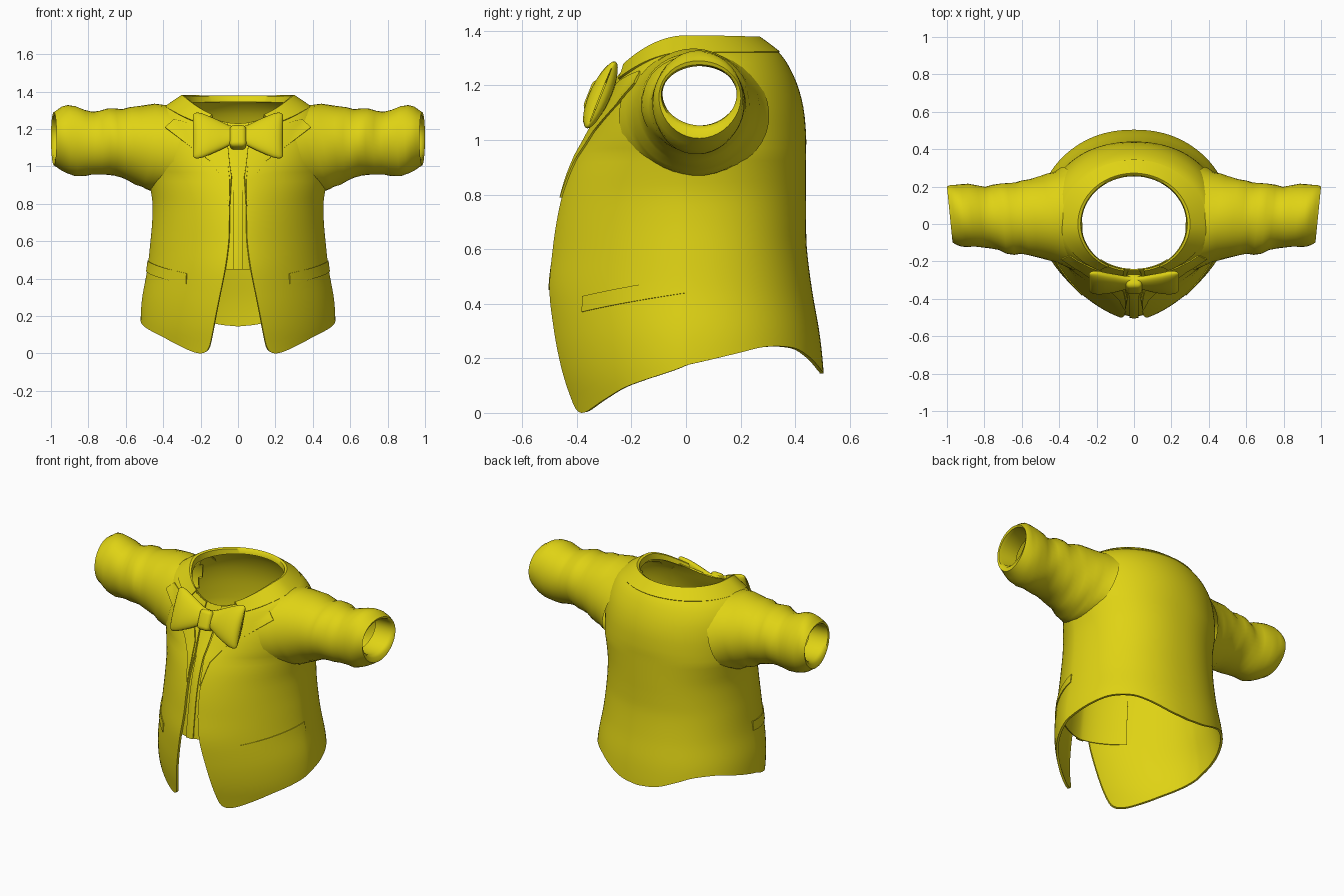
import bpy
import math
from mathutils import Vector
from mathutils.bvhtree import BVHTree

if "Cube" in bpy.data.objects:
    bpy.data.objects.remove(bpy.data.objects["Cube"])

mat = bpy.data.materials.new("yellow cloth")
mat.diffuse_color = (0.74, 0.65, 0.007, 1)
mat.use_nodes = True
mat.node_tree.nodes["Principled BSDF"].inputs["Base Color"].default_value = mat.diffuse_color


def lerp(a, b, t):
    return a + (b - a) * t


def pick(table, k):
    """Smooth lookup of a row in a table sorted by its first column."""
    k = min(max(k, table[0][0]), table[-1][0])
    i = next(i for i in range(len(table) - 1) if k <= table[i + 1][0])
    p, q = table[i], table[i + 1]
    o, r = table[max(i - 1, 0)], table[min(i + 2, len(table) - 1)]
    h = q[0] - p[0]
    t = (k - p[0]) / h
    out = []
    for c in range(1, len(p)):
        m0 = (q[c] - o[c]) / (q[0] - o[0]) * h
        m1 = (r[c] - p[c]) / (r[0] - p[0]) * h
        out.append((2 * t**3 - 3 * t**2 + 1) * p[c] + (t**3 - 2 * t**2 + t) * m0
                   + (3 * t**2 - 2 * t**3) * q[c] + (t**3 - t**2) * m1)
    return out


def quads(rows, closed=False, base=0):
    n = len(rows[0])
    cols = n if closed else n - 1
    return [[base + i * n + j, base + i * n + (j + 1) % n,
             base + (i + 1) * n + (j + 1) % n, base + (i + 1) * n + j]
            for i in range(len(rows) - 1) for j in range(cols)]


def finish(ob, mirror=True, thick=0.0):
    ob.data.materials.append(mat)
    ob.data.shade_smooth()
    if mirror:
        m = ob.modifiers.new("mirror", 'MIRROR')
        m.use_clip = True
        m.merge_threshold = 0.002
    if thick:
        m = ob.modifiers.new("thickness", 'SOLIDIFY')
        m.thickness = thick
        m.offset = -1
    m = ob.modifiers.new("sharp edges", 'EDGE_SPLIT')
    m.split_angle = math.radians(50)


def loft(name, rows, closed=False, thick=0.0, skip=None):
    verts = [Vector(p) for r in rows for p in r]
    faces = quads(rows, closed)
    if skip:
        faces = [f for f in faces if not skip(sum((verts[i] for i in f), Vector()) / 4)]
    me = bpy.data.meshes.new(name)
    me.from_pydata(verts, [], faces)
    me.update()
    ob = bpy.data.objects.new(name, me)
    bpy.context.collection.objects.link(ob)
    finish(ob, True, thick)


# Torso cross-section: pointed towards the front, full at the back
def section(th, w, f, b, z, ef=1.25):
    s, c = max(math.sin(th), 0), math.cos(th)
    if c > 0:
        return (w * s ** ef, -f * c ** ef, z)
    e = lerp(0.91, 1, (1.25 - ef) / 0.25)
    return (w * s ** e, b * (-c) ** e, z)


# height, half width, front depth, back depth, front opening
PROFILE = [(0, .50, .45, .50, .17), (.05, .508, .462, .502, .15), (.12, .518, .48, .505, .135),
           (.2, .52, .495, .50, .12), (.3, .512, .507, .488, .10), (.45, .485, .515, .462, .07),
           (.6, .468, .497, .443, .05), (.7, .459, .482, .44, .047), (.8, .457, .46, .44, .045),
           (.88, .468, .435, .44, .04), (.95, .482, .405, .44, .035)]
# half width, front, back, then height at front, side, back, roundness
UPPER = [(.488, .375, .44, 1.0, 1.02, 1.02, 1.16), (.488, .337, .43, 1.07, 1.12, 1.12, 1.08),
         (.47, .302, .405, 1.13, 1.22, 1.21, 1.03), (.425, .277, .365, 1.18, 1.295, 1.29, 1.0),
         (.36, .264, .32, 1.21, 1.338, 1.34, 1.0), (.30, .255, .275, 1.23, 1.367, 1.372, 1.0)]
# hem height around the body, by angle from the front
HEM = [(22, .06), (23.5, .025), (26, .006), (29, 0), (34, .008), (45, .048), (59, .10), (90, .175),
       (111, .22), (125, .243), (142, .237), (153, .207), (168, .16), (180, .145)]


def upper(th, w, f, b, zf, zs, zb, e):
    c = math.cos(th)
    return section(th, w, f, b, lerp(zs, zf if c > 0 else zb, c * c), e)


def opening(edge, w):
    return math.asin((edge / w) ** 0.8)


# Jacket body
N = 60
S = [(j / N) ** 1.25 for j in range(N + 1)]
body = []
for i in range(29):
    v = i / 28
    row = []
    w, _, _, edge = pick(PROFILE, lerp(.06, .95, v))
    th0 = opening(edge, w)
    for s in S:
        z = lerp(max(pick(HEM, lerp(22, 180, s))[0], 0), .95, v)
        w, f, b, _ = pick(PROFILE, z)
        row.append(section(lerp(th0, math.pi, s), w, f, b, z))
    body.append(row)
CHEST = [(-1, *pick(PROFILE, .95)[:3], .95, .95, .95, 1.25)]
CHEST += [(k, *r) for k, r in enumerate(UPPER)]
for i in range(1, 19):
    r = pick(CHEST, -1 + i / 3)
    th0 = opening(.035, r[0])
    body.append([upper(lerp(th0, math.pi, s), *r) for s in S])


def in_armhole(c):
    return c.x > .33 and ((c.y - .04) / .18) ** 2 + ((c.z - 1.14) / .175) ** 2 < 1


loft("jacket_body", body, thick=.014, skip=in_armhole)


# Tube along x; each ring: x, slant, centre y, centre z, radius y, radius z
def tube(rings, n=40, tilt=0, lean=0, fold=0):
    rows = []
    for x, slant, cy, cz, ry, rz in rings:
        row = []
        for j in range(n):
            a = 2 * math.pi * j / n
            k = 1 + fold * math.sin(3 * a + 45 * x)
            y, z = ry * k * math.cos(a), rz * k * math.sin(a)
            row.append((x + slant * z + tilt * y, cy + y + lean * z, cz + z))
        rows.append(row)
    return rows


# Sleeves, flared into the chest and turned in at the cuff
sleeve = tube([(.35, -.3, .03, 1.10, .275, .235), (.40, -.28, .03, 1.10, .25, .229),
               (.44, -.22, .03, 1.105, .237, .225),
               (.48, -.15, .03, 1.11, .225, .222), (.54, -.05, .033, 1.115, .208, .21),
               (.58, 0, .03, 1.12, .20, .198), (.62, 0, .03, 1.12, .19, .183),
               (.66, 0, .03, 1.13, .192, .18), (.70, 0, .028, 1.135, .187, .177),
               (.74, 0, .033, 1.126, .174, .17), (.78, 0, .035, 1.122, .165, .168),
               (.82, 0, .042, 1.127, .166, .177), (.87, 0, .045, 1.135, .168, .187),
               (.91, 0, .045, 1.142, .168, .183), (.94, 0, .047, 1.148, .165, .172),
               (.965, 0, .05, 1.15, .16, .155), (.985, 0, .05, 1.15, .15, .142),
               (.98, 0, .05, 1.158, .141, .12), (.96, 0, .05, 1.163, .137, .109),
               (.85, 0, .05, 1.163, .137, .109)], tilt=.1, fold=.016)
loft("sleeve", sleeve, closed=True)

# Surface of jacket and sleeve, used to drape the lapels and pockets
pts = [Vector(p) for r in body + sleeve for p in r]
surface = BVHTree.FromPolygons(pts, quads(body) + quads(sleeve, True, len(body) * (N + 1)))


def drape(origin, direction, reach, off=.005):
    hit = surface.ray_cast(Vector(origin), Vector(direction), reach)[0]
    return (hit if hit else Vector((origin[0], -.27, origin[2]))) - Vector(direction) * off


# Lapels: inner and outer edge in front view
LAPEL = [(.045, .79, .05, .79), (.045, .93, .08, .93), (.055, 1.02, .15, 1.03),
         (.09, 1.10, .26, 1.11), (.15, 1.17, .39, 1.21), (.19, 1.22, .33, 1.265)]
lapel = []
for p, q in zip(LAPEL, LAPEL[1:]):
    for i in range(5):
        a, b, c, d = [lerp(u, v, i / 5) for u, v in zip(p, q)]
        lapel.append([drape((lerp(a, c, j / 10), -1, lerp(b, d, j / 10)), (0, 1, 0), .98, .008)
                      for j in range(11)])
loft("lapel", lapel, thick=.012)

# Pocket welts
pocket = []
for i in range(5):
    row = []
    for j in range(25):
        a = math.radians(lerp(36, 90, j / 24))
        z = lerp(.40, .47, j / 24) + lerp(-.03, .028, i / 4)
        d = Vector((math.sin(a), -math.cos(a), 0))
        row.append(drape(d * 1.5 + Vector((0, 0, z)), -d, 2))
    pocket.append(row)
loft("pocket_welt", pocket, thick=.01)

# Collar folded around the neck
COLLAR = [(.39, .283, .344, 1.198, 1.322, 1.324, 1), (.35, .27, .308, 1.222, 1.35, 1.352, 1),
          (.30, .26, .272, 1.25, 1.383, 1.378, 1), (.285, .255, .26, 1.245, 1.378, 1.37, 1),
          (.28, .25, .255, 1.22, 1.34, 1.345, 1)]
loft("collar", [[upper(math.radians(lerp(28, 180, j / 40)), *r) for j in range(41)]
                for r in COLLAR], thick=.008)


# Shirt front and its button strip, seen through the opening
def front_panel(name, scale, degrees, thick):
    ths = [math.radians(degrees * j / 12) for j in range(13)]
    rows = []
    for i in range(11):
        z = lerp(.45, .95, i / 10)
        w, f, b, _ = pick(PROFILE, z)
        rows.append([section(t, w * scale, f * scale, b, z) for t in ths])
    for w, f, *rest in UPPER:
        rows.append([upper(t, w * scale, f * scale, *rest) for t in ths])
    loft(name, rows, thick=thick)


front_panel("shirt_front", .962, 38, .006)
front_panel("button_strip", .98, 5.5, .01)

# Bow tie wings, pillowy with soft ends
wing = tube([(0, 0, -.315, 1.165, .028, .045), (.05, 0, -.315, 1.165, .03, .055),
             (.1, 0, -.317, 1.165, .036, .08), (.15, 0, -.317, 1.165, .04, .102),
             (.19, 0, -.314, 1.165, .042, .118), (.215, 0, -.312, 1.165, .038, .123),
             (.23, 0, -.312, 1.165, .029, .121), (.239, 0, -.312, 1.165, .016, .113),
             (.241, 0, -.312, 1.165, .002, .10)], n=32, lean=.4)
loft("bow_wing", wing, closed=True)

# Bow tie knot
bpy.ops.mesh.primitive_cube_add(size=1, location=(0, -.322, 1.155), rotation=(-.38, 0, 0))
knot = bpy.context.object
knot.name = "bow_knot"
knot.scale = (.09, .08, .125)
bpy.ops.object.transform_apply(location=False, rotation=False, scale=True)
m = knot.modifiers.new("rounding", 'BEVEL')
m.width = .025
m.segments = 4
finish(knot, mirror=False)
